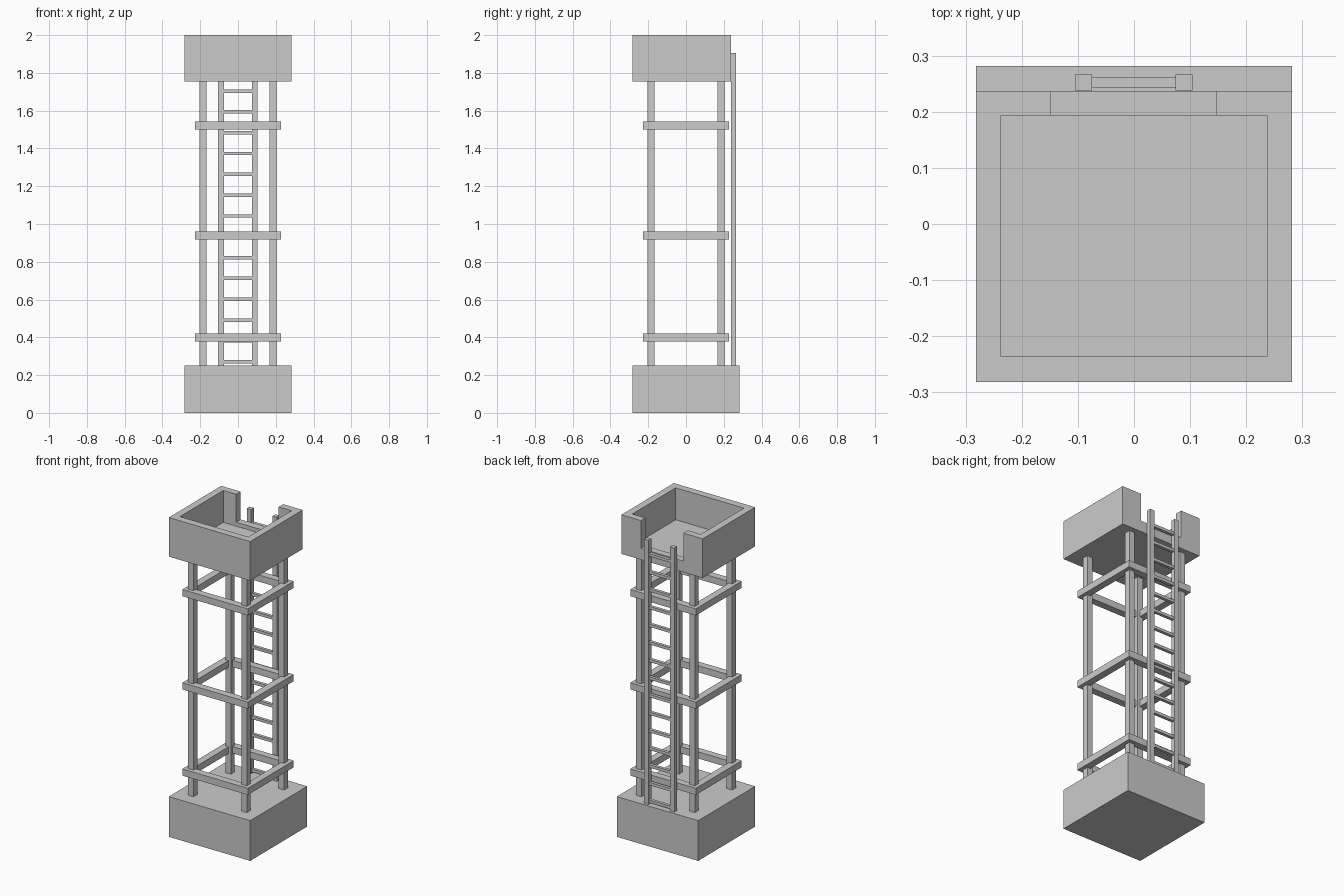
import bpy
import bmesh

if "Cube" in bpy.data.objects:
    bpy.data.objects.remove(bpy.data.objects["Cube"])


def finish(bm, name):
    bmesh.ops.recalc_face_normals(bm, faces=bm.faces[:])
    mesh = bpy.data.meshes.new(name)
    bm.to_mesh(mesh)
    bm.free()
    obj = bpy.data.objects.new(name, mesh)
    bpy.context.collection.objects.link(obj)
    return obj


def box(name, x, y, z):
    """Box from (min, max) ranges."""
    bm = bmesh.new()
    bmesh.ops.create_cube(bm, size=1)
    for v in bm.verts:
        for i, (lo, hi) in enumerate((x, y, z)):
            v.co[i] = lo if v.co[i] < 0 else hi
    return finish(bm, name)


def square_frame(name, outer, inner, z0, z1):
    """Closed square ring, four quads per corner segment."""
    bm = bmesh.new()
    section = ((outer, z0), (outer, z1), (inner, z1), (inner, z0))
    corners = ((-1, -1), (1, -1), (1, 1), (-1, 1))
    loops = [[bm.verts.new((sx * r, sy * r, z)) for r, z in section] for sx, sy in corners]
    for i in range(4):
        a, b = loops[i], loops[(i + 1) % 4]
        for j in range(4):
            k = (j + 1) % 4
            bm.faces.new((a[j], b[j], b[k], a[k]))
    return finish(bm, name)


def cut(obj, cutter):
    cutter.hide_render = True
    cutter.hide_viewport = True
    mod = obj.modifiers.new("cut", 'BOOLEAN')
    mod.operation = 'DIFFERENCE'
    mod.solver = 'EXACT'
    mod.object = cutter


# Solid base block
box("base", (-0.282, 0.282), (-0.282, 0.282), (0, 0.252))

# Lookout box: hollow, with an entrance gap at the back
platform = box("lookout_box", (-0.282, 0.282), (-0.282, 0.237), (1.755, 2.0))
cut(platform, box("inside_cutter", (-0.237, 0.237), (-0.236, 0.193), (1.80, 2.1)))
cut(platform, box("entrance_cutter", (-0.148, 0.147), (0.15, 0.3), (1.825, 2.1)))

# Four corner posts
for sx, side in ((-1, "left"), (1, "right")):
    for sy, end in ((-1, "front"), (1, "back")):
        box(f"{end}_{side}_post",
            sorted((sx * 0.166, sx * 0.204)), sorted((sy * 0.166, sy * 0.204)),
            (0.252, 1.755))

# Bracing frames around the posts
for i, z in enumerate((0.398, 0.938, 1.522)):
    square_frame(f"brace_frame_{i + 1}", 0.227, 0.182, z - 0.021, z + 0.021)

# Ladder at the back
for x, side in ((-0.09, "left"), (0.089, "right")):
    box(f"ladder_{side}_rail", (x - 0.015, x + 0.015), (0.238, 0.266), (0.252, 1.906))
for i in range(15):
    z = 0.271 + i * 0.1102
    box(f"ladder_rung_{i + 1}", (-0.076, 0.075), (0.243, 0.262), (z - 0.009, z + 0.009))
